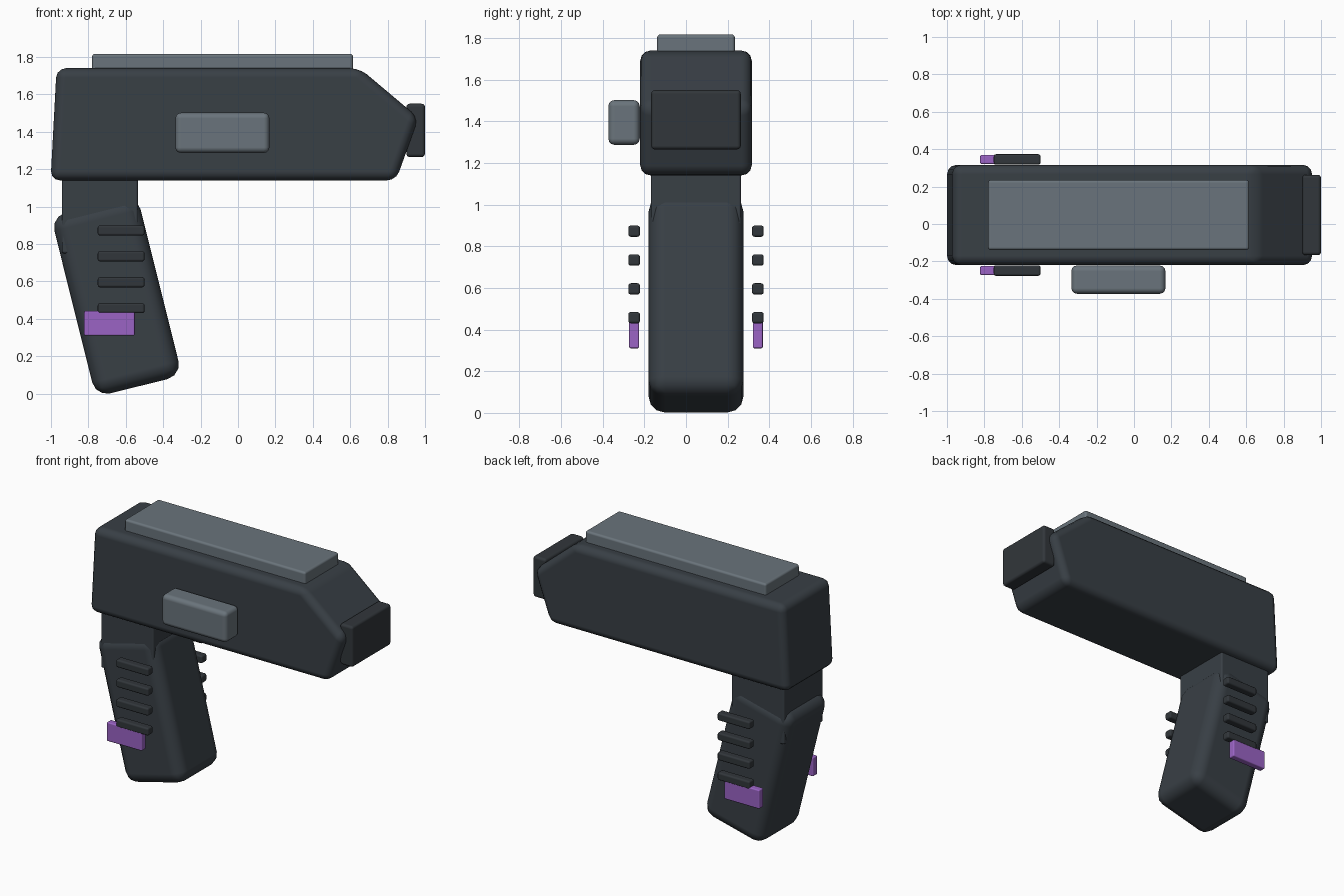
import bpy, bmesh, math

if "Cube" in bpy.data.objects:
    bpy.data.objects.remove(bpy.data.objects["Cube"])

MID = 0.048  # y of the symmetry plane of body and grip


def material(name, rgb):
    m = bpy.data.materials.new(name)
    m.diffuse_color = (*rgb, 1)
    m.use_nodes = True
    m.node_tree.nodes["Principled BSDF"].inputs["Base Color"].default_value = m.diffuse_color
    return m


DARK = material("dark slate", (0.040, 0.050, 0.060))
BLACK = material("charcoal", (0.031, 0.037, 0.043))
GREY = material("steel grey", (0.144, 0.175, 0.200))
PURPLE = material("purple", (0.328, 0.127, 0.560))


def finish(name, bm, mat, bevel, segments):
    me = bpy.data.meshes.new(name)
    bmesh.ops.recalc_face_normals(bm, faces=bm.faces)
    for f in bm.faces:
        f.smooth = True
    bm.to_mesh(me)
    bm.free()
    me.materials.append(mat)
    ob = bpy.data.objects.new(name, me)
    bpy.context.collection.objects.link(ob)
    mod = ob.modifiers.new("rounded edges", 'BEVEL')
    mod.width, mod.segments = bevel, segments
    mod.limit_method = 'ANGLE'
    mod.angle_limit = math.radians(20)
    mod.harden_normals = True
    return ob


def box(name, x, y, z, mat, bevel=0.015, segments=3):
    """Box from (min, max) ranges, with its origin at its centre."""
    bm = bmesh.new()
    bmesh.ops.create_cube(bm, size=1)
    bmesh.ops.scale(bm, vec=(x[1] - x[0], y[1] - y[0], z[1] - z[0]), verts=bm.verts)
    ob = finish(name, bm, mat, bevel, segments)
    ob.location = [(r[0] + r[1]) / 2 for r in (x, y, z)]
    return ob


def extrusion(name, profile, y, mat, bevel, segments=3):
    """Side profile (x, z) extruded between two y values."""
    bm = bmesh.new()
    face = bm.faces.new([bm.verts.new((px, y[0], pz)) for px, pz in profile])
    ext = bmesh.ops.extrude_face_region(bm, geom=[face], use_keep_orig=True)
    verts = [v for v in ext["geom"] if isinstance(v, bmesh.types.BMVert)]
    bmesh.ops.translate(bm, vec=(0, y[1] - y[0], 0), verts=verts)
    return finish(name, bm, mat, bevel, segments)


# Main housing with pointed nose
extrusion("body", [(-1.002, 1.14), (-0.97, 1.74), (0.65, 1.74),
                   (0.965, 1.475), (0.845, 1.14)],
          (MID - 0.268, MID + 0.268), DARK, 0.05)

# Plates on the housing
box("top_rail", (-0.78, 0.615), (MID - 0.187, MID + 0.187), (1.70, 1.817), GREY)
box("side_panel", (-0.335, 0.168), (-0.373, -0.222), (1.287, 1.502), GREY, 0.03)
box("muzzle_plate", (0.90, 1.0), (MID - 0.215, MID + 0.215), (1.265, 1.55), BLACK, 0.018)

# Neck and tilted grip
box("neck", (-0.942, -0.535), (MID - 0.217, MID + 0.217), (0.75, 1.16), DARK, 0.012)
grip = box("grip", (-0.8875, -0.4125), (MID - 0.228, MID + 0.228), (0.025, 1.02), DARK, 0.08)
grip.rotation_euler.y = math.radians(-14)

# Floating grip ribs and purple tabs, on both sides
for side, label in ((-1, "front"), (1, "back")):
    yc = MID + side * 0.297
    for i in range(4):
        z = 0.457 + 0.1385 * i
        box(f"grip_rib_{label}_{i + 1}", (-0.75, -0.50), (yc - 0.028, yc + 0.028),
            (z - 0.027, z + 0.027), BLACK, 0.012)
    box(f"grip_tab_{label}", (-0.823, -0.552), (yc - 0.024, yc + 0.024),
        (0.31, 0.442), PURPLE, 0.008)
